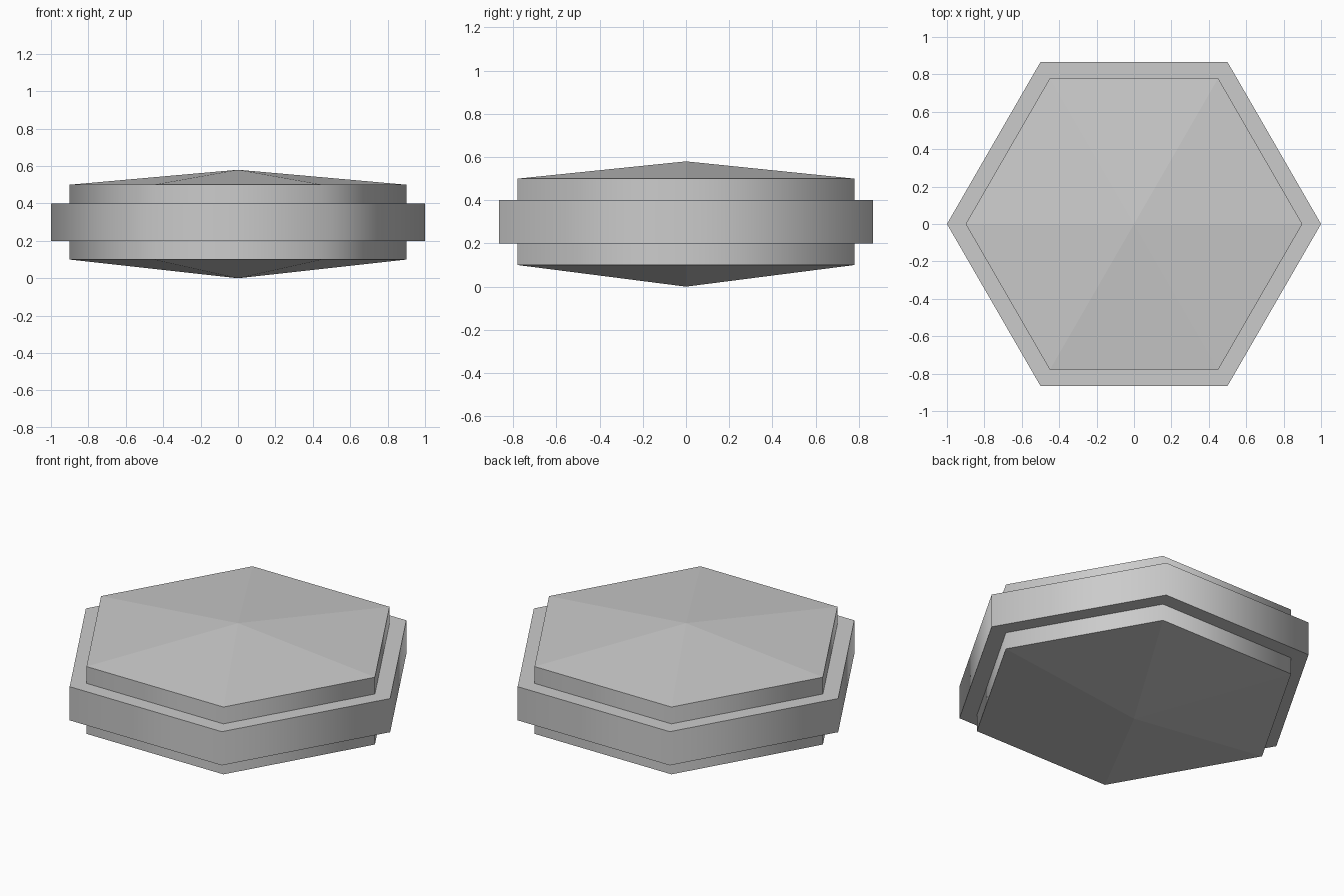
import bpy, bmesh, math

if "Cube" in bpy.data.objects:
    bpy.data.objects.remove(bpy.data.objects["Cube"])

SIDES = 6
# radius, height from the bottom point to the top point
PROFILE = [(0, 0), (0.9, 0.1), (0.9, 0.2), (1, 0.2), (1, 0.4),
           (0.9, 0.4), (0.9, 0.5), (0, 0.58)]


def lathe(name, profile, sides):
    bm = bmesh.new()
    rings = []
    for r, z in profile:
        count = sides if r else 1
        rings.append([bm.verts.new((r * math.cos(math.tau * i / sides),
                                    r * math.sin(math.tau * i / sides), z))
                      for i in range(count)])
    for k, (low, high) in enumerate(zip(rings, rings[1:])):
        # Upright walls are smooth, caps and ledges are flat
        wall = profile[k][0] == profile[k + 1][0]
        for i in range(sides):
            j = (i + 1) % sides
            corners = [low[i % len(low)], low[j % len(low)],
                       high[j % len(high)], high[i % len(high)]]
            face = bm.faces.new(list(dict.fromkeys(corners)))
            face.smooth = wall
    bmesh.ops.recalc_face_normals(bm, faces=bm.faces)
    mesh = bpy.data.meshes.new(name)
    bm.to_mesh(mesh)
    bm.free()
    obj = bpy.data.objects.new(name, mesh)
    bpy.context.collection.objects.link(obj)
    return obj


# Stepped hexagonal body with shallow pointed top and bottom
lathe("hexagonal_body", PROFILE, SIDES)
